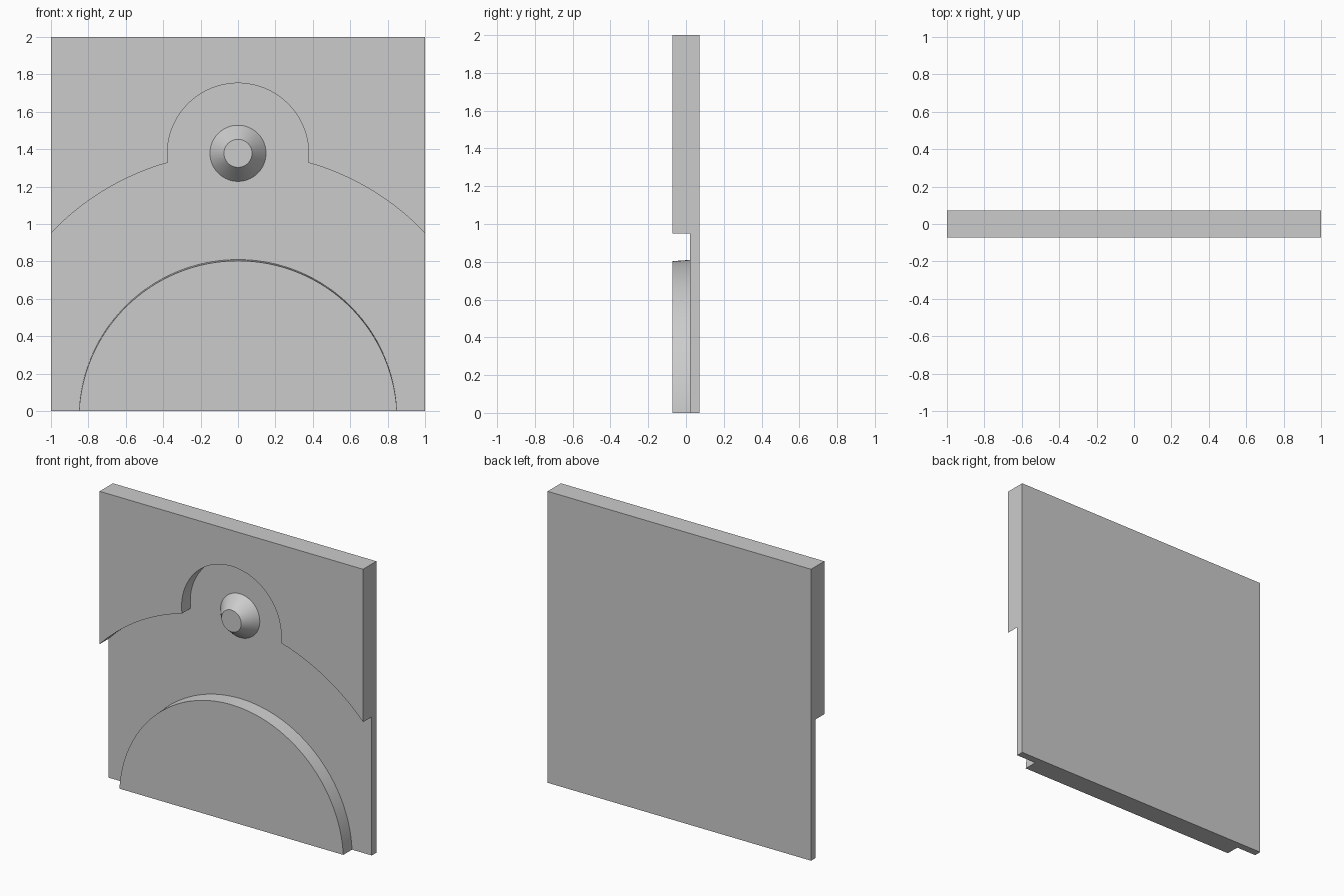
import bpy, bmesh
from math import asin, acos, cos, sin, pi, radians

if "Cube" in bpy.data.objects:
    bpy.data.objects.remove(bpy.data.objects["Cube"])

FRONT, FLOOR, BACK = -0.072, 0.022, 0.072   # depths along y
BOSS_Z = 1.378

grey = bpy.data.materials.new("plain grey")
grey.use_nodes = True
grey.diffuse_color = (0.6, 0.6, 0.6, 1)
grey.node_tree.nodes["Principled BSDF"].inputs["Base Color"].default_value = (0.6, 0.6, 0.6, 1)


def arc(cz, r, start, end, n):
    """Points (x, z) on an arc centred on x = 0."""
    return [(r * cos(a), cz + r * sin(a))
            for a in (start + (end - start) * i / n for i in range(n + 1))]


def loft(name, near, y_near, far, y_far):
    """Closed solid between two matching x-z outlines."""
    bm = bmesh.new()
    a = [bm.verts.new((x, y_near, z)) for x, z in near]
    b = [bm.verts.new((x, y_far, z)) for x, z in far]
    bm.faces.new(a)
    bm.faces.new(b[::-1])
    for i in range(len(a)):
        j = (i + 1) % len(a)
        bm.faces.new((a[j], a[i], b[i], b[j]))
    bmesh.ops.recalc_face_normals(bm, faces=bm.faces)
    mesh = bpy.data.meshes.new(name)
    bm.to_mesh(mesh)
    bm.free()
    mesh.materials.append(grey)
    obj = bpy.data.objects.new(name, mesh)
    bpy.context.collection.objects.link(obj)
    return obj


def combine(target, tool, operation):
    mod = target.modifiers.new(operation, "BOOLEAN")
    mod.operation, mod.solver, mod.object = operation, "EXACT", tool
    bpy.context.view_layer.objects.active = target
    bpy.ops.object.modifier_apply(modifier=mod.name)
    bpy.data.objects.remove(tool)


def recess_outline(disc_z):
    """Arched band: wide arc with a round bump above, half disc left standing below."""
    R, r, cz = 1.38, 0.378, 1.375
    meet_z = (R * R - r * r + cz * cz) / (2 * cz)
    wide = asin(meet_z / R)
    bump = asin((meet_z - cz) / r)
    edge = acos(1.05 / R)
    dip = asin((-0.1 - disc_z) / 0.851)
    right = arc(0, R, edge, wide, 32)
    top = arc(cz, r, bump, pi - bump, 64)[1:-1]
    left = arc(0, R, pi - wide, pi - edge, 32)
    disc = arc(disc_z, 0.851, pi - dip, dip, 96)
    return right + top + left + [(-1.05, -0.1)] + disc + [(1.05, -0.1)]


# Square plate
square = [(-1, 0), (1, 0), (1, 2), (-1, 2)]
plate = loft("plate", square, FRONT, square, BACK)

# Recessed arch, with a slight draft on the half disc
cutter = loft("recess_cutter", recess_outline(-0.055), FRONT - 0.1, recess_outline(-0.041), FLOOR)
cutter.hide_render = True
combine(plate, cutter, "DIFFERENCE")

# Conical boss rising from the recess floor, flush with the front
tip = arc(BOSS_Z, 0.075, 0, 2 * pi, 64)[:-1]
base = arc(BOSS_Z, 0.166, 0, 2 * pi, 64)[:-1]
boss = loft("boss", tip, FRONT, base, FLOOR + 0.02)
combine(plate, boss, "UNION")

# Smooth curved walls, sharp rims
bpy.ops.object.select_all(action="DESELECT")
plate.select_set(True)
bpy.context.view_layer.objects.active = plate
bpy.ops.object.shade_smooth_by_angle(angle=radians(30))
